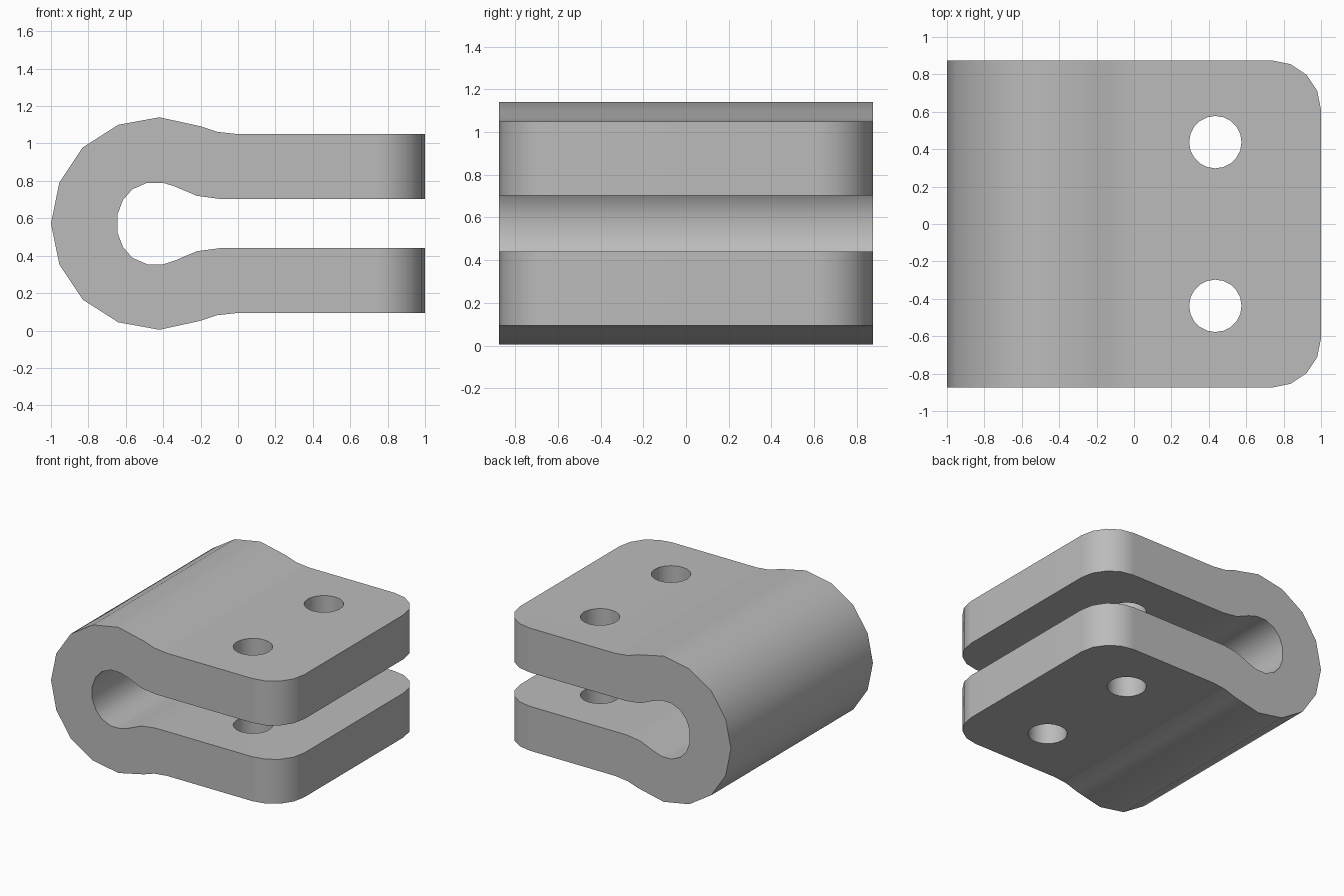
import bpy, bmesh, math
from mathutils import Matrix

cube = bpy.data.objects.get("Cube")
if cube:
    bpy.data.objects.remove(cube, do_unlink=True)

MID, HALF_DEPTH = 0.572, 0.875


def add_object(name, bm):
    bmesh.ops.recalc_face_normals(bm, faces=bm.faces)
    mesh = bpy.data.meshes.new(name)
    bm.to_mesh(mesh)
    bm.free()
    obj = bpy.data.objects.new(name, mesh)
    bpy.context.collection.objects.link(obj)
    return obj


grey = bpy.data.materials.new("plain grey")
grey.use_nodes = True
colour = (0.5, 0.5, 0.5, 1)
grey.diffuse_color = colour
grey.node_tree.nodes["Principled BSDF"].inputs["Base Color"].default_value = colour

# Upper half of the folded clamp section: (x, height above the middle)
tip = [(-1, 0)]
outer = [(-0.955, 0.22), (-0.83, 0.407), (-0.64, 0.528), (-0.42, 0.568),
         (-0.2, 0.52), (-0.11, 0.49), (0, 0.478), (1, 0.478)]
inner = [(1, 0.132), (-0.1, 0.132), (-0.22, 0.148), (-0.33, 0.195), (-0.4, 0.218),
         (-0.485, 0.218), (-0.565, 0.183), (-0.615, 0.126), (-0.645, 0.047)]
upper = outer + inner
section = tip + upper + [(x, -h) for x, h in reversed(upper)]

# Clamp body: extruded section with rounded corners on both plates
bm = bmesh.new()
face = bm.faces.new([bm.verts.new((x, -HALF_DEPTH, MID + h)) for x, h in section])
ext = bmesh.ops.extrude_face_region(bm, geom=[face])
moved = [v for v in ext["geom"] if isinstance(v, bmesh.types.BMVert)]
bmesh.ops.translate(bm, verts=moved, vec=(0, 2 * HALF_DEPTH, 0))
corners = [e for e in bm.edges
           if all(v.co.x > 0.99 for v in e.verts)
           and abs(e.verts[0].co.y - e.verts[1].co.y) < 0.01]
bmesh.ops.bevel(bm, geom=corners, offset=0.265, segments=4, profile=0.5,
                affect='EDGES')
clamp = add_object("clamp_body", bm)
clamp.data.materials.append(grey)

# Two bolt holes through both plates
bm = bmesh.new()
for side in (-1, 1):
    bmesh.ops.create_cone(bm, cap_ends=True, segments=20, radius1=0.14, radius2=0.14,
                          depth=2, matrix=Matrix.Translation((0.435, side * 0.4375, MID)))
cutter = add_object("hole_cutter", bm)
cutter.data.materials.append(grey)
cutter.hide_render = True

holes = clamp.modifiers.new("bolt holes", 'BOOLEAN')
holes.object = cutter
holes.operation = 'DIFFERENCE'
holes.solver = 'EXACT'
bpy.ops.object.select_all(action='DESELECT')
clamp.select_set(True)
bpy.context.view_layer.objects.active = clamp
bpy.ops.object.modifier_apply(modifier=holes.name)
bpy.data.objects.remove(cutter, do_unlink=True)

# Smooth curves, with the flat plates kept flat
bpy.ops.object.shade_smooth_by_angle(angle=math.radians(32))
weighted = clamp.modifiers.new("flat plates", 'WEIGHTED_NORMAL')
weighted.keep_sharp = True
